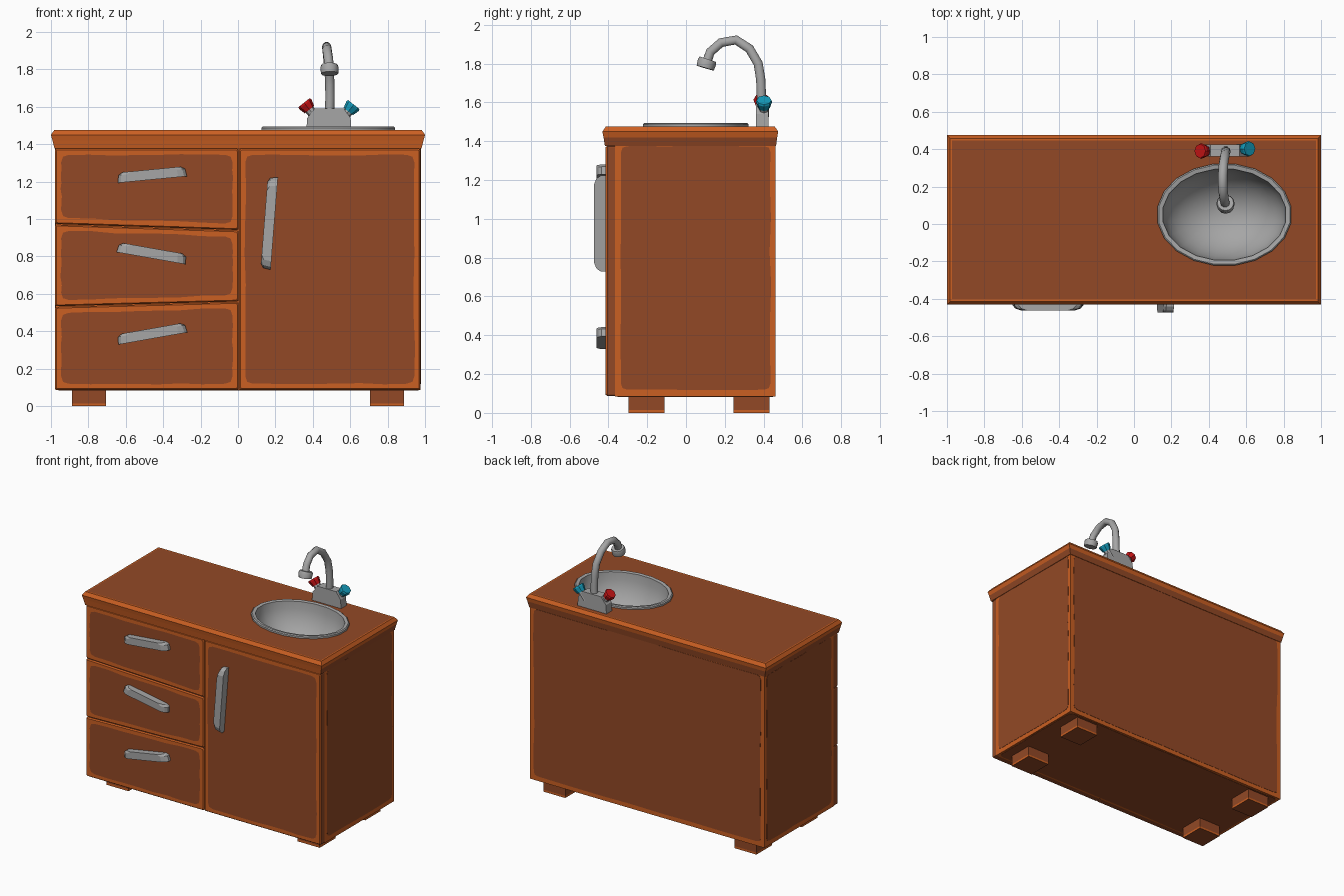
import bpy, bmesh, math, random
from mathutils import Vector as V

if "Cube" in bpy.data.objects:
    bpy.data.objects.remove(bpy.data.objects["Cube"])

random.seed(4)


def material(name, rgb):
    m = bpy.data.materials.new(name)
    m.diffuse_color = (*rgb, 1)
    m.use_nodes = True
    m.node_tree.nodes["Principled BSDF"].inputs["Base Color"].default_value = m.diffuse_color
    return m


BROWN = material("brown wood", (0.29, 0.066, 0.019))
ORANGE = material("orange wood edge", (0.60, 0.115, 0.016))
GREY = material("grey metal", (0.38, 0.38, 0.38))
RED = material("red tap", (0.58, 0.007, 0.008))
BLUE = material("blue tap", (0.007, 0.33, 0.50))
WOOD = [BROWN, ORANGE]          # index 0 = brown, 1 = orange


def finish(name, bm, mats, smooth=False, recalc=True):
    if recalc:
        bmesh.ops.recalc_face_normals(bm, faces=bm.faces[:])
    me = bpy.data.meshes.new(name)
    bm.to_mesh(me)
    bm.free()
    for m in mats:
        me.materials.append(m)
    if smooth:
        for p in me.polygons:
            p.use_smooth = True
        me.set_sharp_from_angle(angle=math.radians(40))
    ob = bpy.data.objects.new(name, me)
    bpy.context.collection.objects.link(ob)
    return ob


def loft(bm, rings, mats, start=None, end=None):
    """Skin between rings; start and end are the cap material indices."""
    vs = [[bm.verts.new(p) for p in r] for r in rings]
    n = len(vs[0])
    for a, b, m in zip(vs, vs[1:], mats):
        for i in range(n):
            j = (i + 1) % n
            bm.faces.new((a[i], a[j], b[j], b[i])).material_index = m
    if start is not None:
        bm.faces.new(vs[0][::-1]).material_index = start
    if end is not None:
        bm.faces.new(vs[-1]).material_index = end
    return vs


def shrink(quad, d):
    signs = ((1, 1), (-1, 1), (-1, -1), (1, -1))
    return [(x + sx * d, y + sy * d) for (x, y), (sx, sy) in zip(quad, signs)]


def outline(quad, r, wobble=0):
    """Rounded quad with optional hand-painted wobble on its edges."""
    q = [V(p) for p in quad]
    pts = []
    for i in range(4):
        p, c, n = q[i - 1], q[i], q[(i + 1) % 4]
        a = c + (p - c).normalized() * r
        b = c + (n - c).normalized() * r
        d = n + (c - n).normalized() * r
        pts += [a, (a + c * 2 + b) / 4, b]
        for k in range(1, 7):
            off = V((random.uniform(-1, 1), random.uniform(-1, 1))) * wobble
            pts.append(b.lerp(d, k / 7) + off)
    return pts


def rect(x, y0, y1, z, x0=None):
    x0 = -x if x0 is None else x0
    return [(x0, y0, z), (x, y0, z), (x, y1, z), (x0, y1, z)]


def quad2(a0, b0, a1, b1):
    return [(a0, b0), (a1, b0), (a1, b1), (a0, b1)]


# cabinet body, open under the counter
BX, BY0, BY1, BZ0 = 0.976, -0.365, 0.46, 0.085
bm = bmesh.new()
loft(bm, [rect(BX, BY0, BY1, BZ0), rect(BX, BY0, BY1, 1.39)], [1], start=1)
finish("cabinet_body", bm, WOOD)


# thin brown panels on the sides, back and underside
def plate(name, quad, place, d0, d1):
    bm = bmesh.new()
    pts = outline(quad, 0.03, 0.005)
    loft(bm, [[place(p, d) for p in pts] for d in (d0, d1)], [0], start=0, end=0)
    finish(name, bm, WOOD)


side_quad = quad2(-0.335, 0.12, 0.435, 1.374)
for s, nm in ((-1, "left"), (1, "right")):
    plate(nm + "_side_panel", side_quad,
          lambda p, d, s=s: (s * d, p.x, p.y), BX - 0.004, BX + 0.002)
plate("back_panel", quad2(-0.945, 0.12, 0.945, 1.374),
      lambda p, d: (p.x, d, p.y), BY1 - 0.004, BY1 + 0.002)
plate("bottom_panel", quad2(-0.96, -0.35, 0.96, 0.445),
      lambda p, d: (p.x, p.y, d), BZ0 + 0.004, BZ0 - 0.002)


# drawer and door fronts
def front(name, quad):
    bm = bmesh.new()
    quad = shrink(quad, 0.0015)
    base, inner = outline(quad, 0.01), outline(shrink(quad, 0.007), 0.01)
    panel = outline(shrink(quad, 0.033), 0.04, 0.004)
    rings = [(base, -0.36), (base, -0.405), (inner, -0.414), (panel, -0.414)]
    loft(bm, [[(p.x, y, p.y) for p in r] for r, y in rings], [0, 1, 1], start=1, end=0)
    finish(name, bm, WOOD)


L, M, R, TOP = -0.98, 0.005, 0.977, 1.378
front("top_drawer", [(L, 0.972), (M, 0.94), (M, TOP), (L, TOP)])
front("middle_drawer", [(L, 0.532), (M, 0.558), (M, 0.94), (L, 0.972)])
front("bottom_drawer", [(L, BZ0), (M, BZ0), (M, 0.558), (L, 0.532)])
front("door", [(M, BZ0), (R, BZ0), (R, TOP), (M, TOP)])

# feet
for sx, nx in ((-1, "left"), (1, "right")):
    for y0, y1, ny in ((-0.296, -0.11, "front"), (0.245, 0.43, "back")):
        bm = bmesh.new()
        xa, xb = sorted((sx * 0.705, sx * 0.888))
        loft(bm, [rect(xb, y0, y1, z, xa) for z in (0, 0.015, 0.09)], [1, 0], start=0, end=0)
        finish(f"{ny}_{nx}_foot", bm, WOOD)

# countertop with flared edge and an oval hole
SX, SY = 0.483, 0.05


def oval(rx, ry, z, n=20):
    return [(SX + rx * math.cos(a), SY + ry * math.sin(a), z)
            for a in (math.radians(225 + 360 * k / n) for k in range(n))]


bm = bmesh.new()
vs = loft(bm, [rect(0.96, -0.36, 0.45, 1.376), rect(0.981, -0.418, 0.464, 1.376),
               rect(0.992, -0.425, 0.47, 1.42), rect(1.0, -0.431, 0.475, 1.45),
               rect(0.983, -0.414, 0.458, 1.475), rect(0.972, -0.402, 0.447, 1.475)],
          [1, 0, 1, 1, 1])
for f in bm.faces:              # the front of the flare is orange throughout
    if f.normal.y == 0:
        f.normal_update()
    if f.normal.y < -0.5:
        f.material_index = 1
corner = vs[-1]
hole = [bm.verts.new(p) for p in oval(0.345, 0.256, 1.475)]
for i in range(4):
    arc = [hole[k % 20] for k in range(5 * i + 5, 5 * i - 1, -1)]
    bm.faces.new([corner[i], corner[(i + 1) % 4]] + arc).material_index = 0
finish("countertop", bm, WOOD, recalc=False)

# sink: raised rim and rounded bowl
bm = bmesh.new()
rings = [oval(0.362, 0.275, 1.47), oval(0.362, 0.275, 1.488),
         oval(0.355, 0.268, 1.494), oval(0.332, 0.246, 1.49)]
for k in range(1, 8):
    a = math.radians(k * 11.5)
    c = math.cos(a)
    rings.append(oval(0.332 * c, 0.246 * c, 1.49 - 0.28 * math.sin(a)))
loft(bm, rings, [0] * len(rings), end=0)
finish("sink", bm, [GREY], smooth=True, recalc=False)


# handles: chamfered bars, tilted in the front plane
def handle(name, cx, cz, length, deg, depth, w=0.054):
    a = math.radians(deg)
    h = length / 2
    bm = bmesh.new()
    rings = []
    for v, cut in ((-w / 2, 0), (w / 4, 0.006), (w / 2, 0.03)):
        e = h - cut
        prof = [(-e, 0), (-e, depth * 0.45), (-e + 0.015, depth * 0.8), (-e + 0.045, depth),
                (e - 0.045, depth), (e - 0.015, depth * 0.8), (e, depth * 0.45), (e, 0)]
        rings.append([(cx + u * math.cos(a) - v * math.sin(a), -0.412 - d,
                       cz + u * math.sin(a) + v * math.cos(a)) for u, d in prof])
    loft(bm, rings, [0, 0], start=0, end=0)
    finish(name, bm, [GREY])


handle("top_drawer_handle", -0.46, 1.238, 0.37, 5.5, 0.05)
handle("middle_drawer_handle", -0.46, 0.817, 0.375, -10, 0.05)
handle("bottom_drawer_handle", -0.46, 0.388, 0.375, 10, 0.05)
handle("door_handle", 0.167, 0.978, 0.495, 85.5, 0.062)

# tap base block
bm = bmesh.new()
prof = [(0.365, 1.47), (0.607, 1.47), (0.602, 1.54), (0.565, 1.592), (0.41, 1.592), (0.37, 1.54)]
loft(bm, [[(x, y, z) for x, z in prof] for y in (0.425, 0.36)], [0], start=0, end=0)
finish("tap_base", bm, [GREY])


# round parts swept along a path
def tube(name, path, radii, mat, ref, n=10, smooth=True):
    pts = [V(p) for p in path]
    rings = []
    for i, (p, r) in enumerate(zip(pts, radii)):
        t = (pts[min(i + 1, len(pts) - 1)] - pts[max(i - 1, 0)]).normalized()
        side = (V(ref) - t * t.dot(V(ref))).normalized()
        up = t.cross(side)
        rings.append([p + (side * math.cos(q) + up * math.sin(q)) * r
                      for q in (2 * math.pi * k / n for k in range(n))])
    bm = bmesh.new()
    loft(bm, rings, [0] * len(rings), start=0, end=0)
    finish(name, bm, [mat], smooth)


# curved spout and its nozzle
tube("spout", [(0.49, 0.39, 1.58), (0.492, 0.388, 1.65), (0.491, 0.385, 1.72),
               (0.487, 0.372, 1.80), (0.479, 0.327, 1.877), (0.474, 0.258, 1.922),
               (0.476, 0.18, 1.908), (0.483, 0.125, 1.86), (0.489, 0.105, 1.80)],
     [0.025] * 9, GREY, (1, 0, 0))
tube("nozzle", [(0.489, 0.113, 1.823), (0.489, 0.109, 1.811), (0.49, 0.099, 1.777)],
     [0.044, 0.049, 0.046], GREY, (1, 0, 0), 12)

# hot and cold knobs on angled stems
for nm, s, end, mat in (("hot", -1, V((0.353, 0.39, 1.622)), RED),
                        ("cold", 1, V((0.619, 0.402, 1.612)), BLUE)):
    axis = V((s * 0.62, 0, 0.78))
    tube(nm + "_stem", [end - axis * 0.11, end - axis * 0.035], [0.026, 0.026],
         GREY, (0, 1, 0), 8)
    tube(nm + "_knob", [end - axis * 0.047, end - axis * 0.01, end],
         [0.032, 0.042, 0.038], mat, (0, 1, 0), 8, False)
